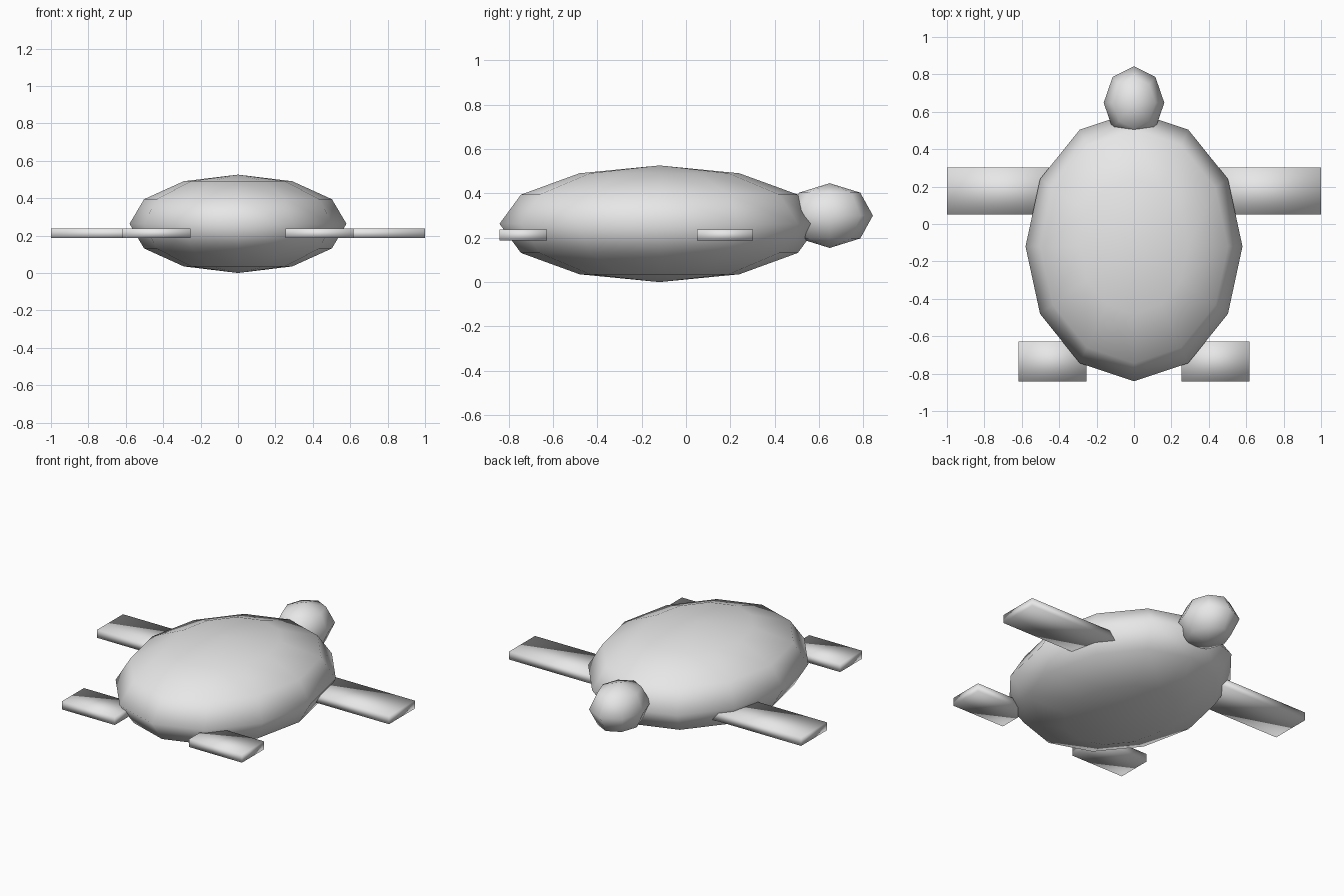
import bpy

if "Cube" in bpy.data.objects:
    bpy.data.objects.remove(bpy.data.objects["Cube"])

grey = bpy.data.materials.new("plain grey")
grey.diffuse_color = (0.8, 0.8, 0.8, 1.0)
grey.use_nodes = True
grey.node_tree.nodes["Principled BSDF"].inputs["Base Color"].default_value = grey.diffuse_color


def finish(name, scale):
    """Name, size, colour and smooth the newest object."""
    ob = bpy.context.object
    ob.name = name
    ob.scale = scale
    bpy.ops.object.transform_apply(location=False, rotation=False, scale=True)
    ob.data.materials.append(grey)
    bpy.ops.object.shade_smooth()
    return ob


def ellipsoid(name, segments, rings, centre, radii):
    bpy.ops.mesh.primitive_uv_sphere_add(
        segments=segments, ring_count=rings, radius=1, location=centre)
    return finish(name, radii)


def flipper(name, side, x_range, y_range, z_range=(0.187, 0.237)):
    (x0, x1), (y0, y1), (z0, z1) = x_range, y_range, z_range
    centre = (side * (x0 + x1) / 2, (y0 + y1) / 2, (z0 + z1) / 2)
    bpy.ops.mesh.primitive_cube_add(size=1, location=centre)
    return finish(name, (x1 - x0, y1 - y0, z1 - z0))


# Domed shell and head
ellipsoid("shell", 12, 6, (0, -0.12, 0.263), (0.58, 0.721, 0.263))
ellipsoid("head", 8, 4, (0, 0.648, 0.3), (0.162, 0.195, 0.146))

# Long front flippers and short rear flippers on both sides
for side, label in ((-1, "left"), (1, "right")):
    flipper(f"front_flipper_{label}", side, (0.36, 1.0), (0.05, 0.302))
    flipper(f"rear_flipper_{label}", side, (0.255, 0.617), (-0.842, -0.627))
